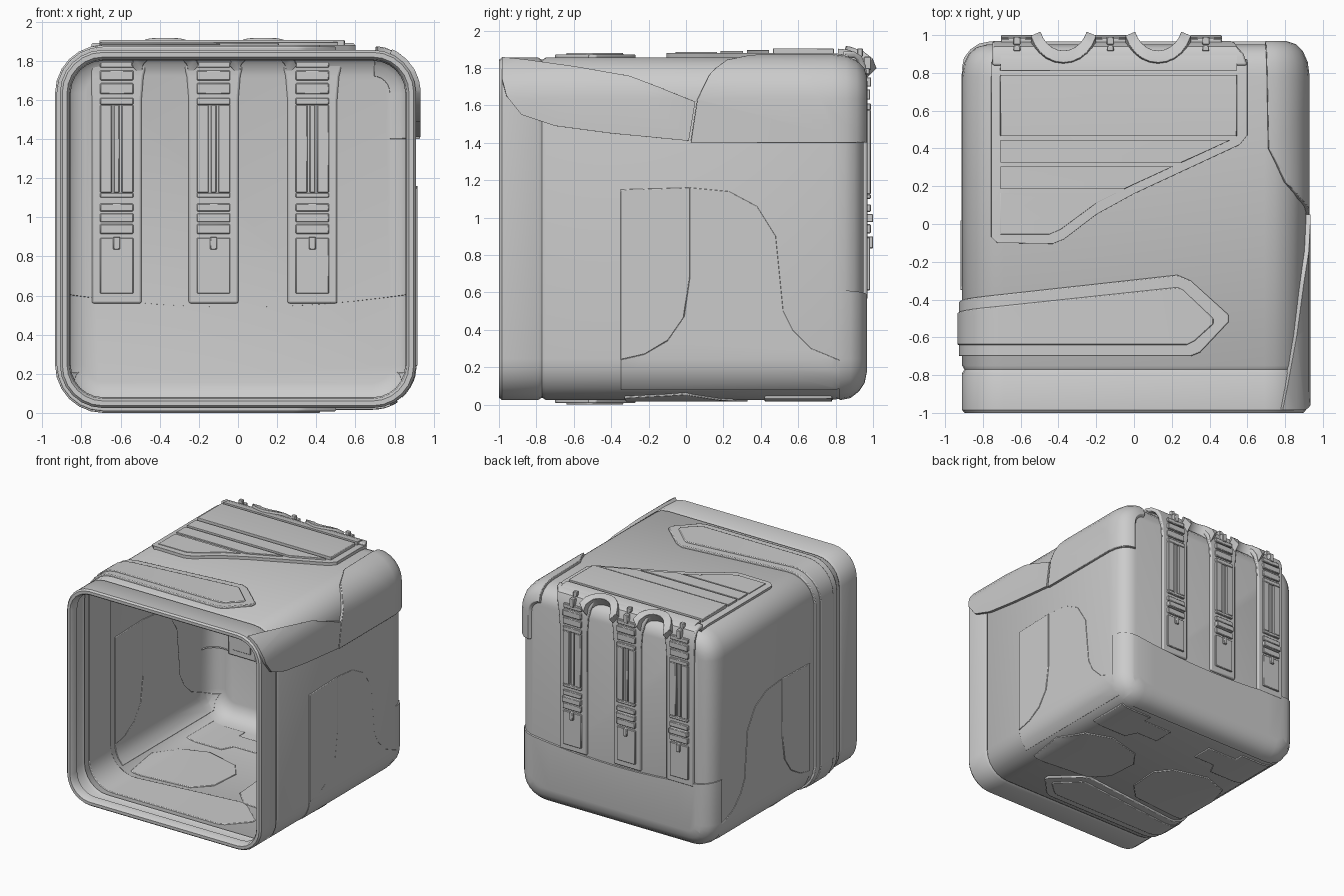
import bpy, bmesh, math
from mathutils import Vector

if "Cube" in bpy.data.objects:
    bpy.data.objects.remove(bpy.data.objects["Cube"])

W, H, R, CZ = 0.91, 0.915, 0.22, 0.94          # half width, half height, corner radius, centre z
L1, A, L2 = W - R, R * math.pi / 2, 2 * (H - R)
HALF = 2 * L1 + 2 * A + L2                      # half of the perimeter
SEG = 6
ARCS = [L1 + A * i / SEG for i in range(SEG + 1)] + [L1 + A + L2 + A * i / SEG for i in range(SEG + 1)]
BACK = [(0.78, 0), (0.85, 0.01), (0.90, 0.035), (0.935, 0.075), (0.95, 0.13)]


def wrap(s, off):
    """Perimeter distance from top centre -> (x, z), pushed out by off."""
    g, a = (1 if s >= 0 else -1), abs(s)
    if a < L1:
        x, z, n = a, H, (0, 1)
    elif a < L1 + A:
        t = (a - L1) / R
        n = (math.sin(t), math.cos(t))
        x, z = L1 + R * n[0], H - R + R * n[1]
    elif a < L1 + A + L2:
        x, z, n = W, H - R - (a - L1 - A), (1, 0)
    elif a < L1 + 2 * A + L2:
        t = (a - L1 - A - L2) / R
        n = (math.cos(t), -math.sin(t))
        x, z = L1 + R * n[0], R - H + R * n[1]
    else:
        x, z, n = L1 - (a - L1 - 2 * A - L2), -H, (0, -1)
    return g * (x + n[0] * off), CZ + z + n[1] * off


def inset(y):
    for (y0, i0), (y1, i1) in zip(BACK, BACK[1:]):
        if y0 <= y <= y1:
            return i0 + (i1 - i0) * (y - y0) / (y1 - y0)
    return 0 if y < 0.9 else 0.13


def sz(z):
    return L1 + A + (CZ + H - R - z)            # side height -> perimeter distance


def finish(name, bm, bevel=0, seg=2):
    bmesh.ops.recalc_face_normals(bm, faces=bm.faces)
    me = bpy.data.meshes.new(name)
    bm.to_mesh(me)
    bm.free()
    ob = bpy.data.objects.new(name, me)
    bpy.context.collection.objects.link(ob)
    if bevel:
        m = ob.modifiers.new("bevel", 'BEVEL')
        m.width, m.segments, m.limit_method, m.angle_limit = bevel, seg, 'ANGLE', math.radians(45)
    return ob


def panel(name, poly, h, bevel=0.006, low=-0.006):
    """Thin plate: outline in (perimeter, y) wrapped on the shell."""
    bm = bmesh.new()
    bm.faces.new([bm.verts.new((s, y, 0)) for s, y in poly])
    bmesh.ops.triangulate(bm, faces=bm.faces)
    cuts = [((g * a, 0, 0), (1, 0, 0)) for a in ARCS for g in (1, -1)] + [((0, y, 0), (0, 1, 0)) for y, _ in BACK]
    for co, no in cuts:
        bmesh.ops.bisect_plane(bm, geom=bm.verts[:] + bm.edges[:] + bm.faces[:], dist=1e-5, plane_co=co, plane_no=no)
    ext = bmesh.ops.extrude_face_region(bm, geom=bm.faces[:])
    for v in ext["geom"]:
        if isinstance(v, bmesh.types.BMVert):
            v.co.z = 1
    for v in bm.verts:
        s, y, t = v.co
        o = h if t > 0.5 else low
        x, z = wrap(s, o - inset(y))
        v.co = (x, y + o * min(1, max(0, (y - 0.8) / 0.15)), z)
    return finish(name, bm, bevel)


def loft(bm, stations):
    rings = []
    ss = ARCS + [-a for a in reversed(ARCS)]
    for y, i in stations:
        pts = [wrap(s, -i) for s in ss]
        rings.append([bm.verts.new((x, y, z)) for x, z in pts])
    for a, b in zip(rings, rings[1:]):
        for k in range(len(ss)):
            j = (k + 1) % len(ss)
            bm.faces.new((a[k], a[j], b[j], b[k]))
    bm.faces.new(rings[-1])


# Open-fronted shell with turned-in rim
bm = bmesh.new()
loft(bm, [(-0.93, 0.055), (-0.985, 0.048), (-1, 0.036), (-1, 0.012), (-0.985, 0), (-0.79, 0), (-0.77, 0.012), (-0.75, 0)] + BACK)
finish("shell", bm)

# Rear bumper with sagging top edge
bm = bmesh.new()
loft(bm, [(0.82, -0.002), (0.88, 0.01), (0.925, 0.045), (0.955, 0.09), (0.967, 0.15)])
for x in [i * 0.2 for i in range(-4, 5)]:
    bmesh.ops.bisect_plane(bm, geom=bm.verts[:] + bm.edges[:] + bm.faces[:], plane_co=(x, 0, 0), plane_no=(1, 0, 0))
bmesh.ops.bisect_plane(bm, geom=bm.verts[:] + bm.edges[:] + bm.faces[:], plane_co=(0, 0, 0.57), plane_no=(0, 0, 1), clear_outer=True)
top = [v for v in bm.verts if abs(v.co.z - 0.57) < 1e-3]
for v in top:
    v.co.z = 0.54 + 0.07 * (v.co.x / W) ** 2
rim = [e for e in bm.edges if e.is_boundary and all(v in top for v in e.verts)]
ext = bmesh.ops.extrude_edge_only(bm, edges=rim)
for v in [g for g in ext["geom"] if isinstance(g, bmesh.types.BMVert)]:
    v.co += Vector((-0.02 * v.co.x, -0.03, 0))
finish("rear_bumper", bm)

# Arrow-ended strap round the left side, lower plate then raised centre
for name, h, ye, pts in (
        ("side_band", 0.017, -0.41, [(0.23, -0.27), (0.30, -0.30), (0.50, -0.48), (0.50, -0.52), (0.35, -0.68), (0.30, -0.70)]),
        ("side_band_inner", 0.025, -0.47, [(0.23, -0.335), (0.26, -0.35), (0.42, -0.50), (0.42, -0.53), (0.32, -0.62), (0.28, -0.64)])):
    end = [(-2 * HALF / 2 - x, y) for x, y in reversed(pts)]
    panel(name, [(-L1 - A, ye)] + pts + end + [(-L1 - A - L2, ye)], h, 0.006)

# Sculpted side panels, both sides
inner = [(0.02, 1.16), (0.02, 0.68), (-0.01, 0.47), (-0.10, 0.34), (-0.22, 0.27), (-0.35, 0.24)]
outer = [(0.94, 0.18), (0.84, 0.23), (0.67, 0.30), (0.57, 0.40), (0.52, 0.50), (0.48, 0.90), (0.38, 1.06), (0.23, 1.14)]
for g, side in ((1, "right"), (-1, "left")):
    panel(side + "_front_panel", [(g * sz(z), y) for y, z in [(-0.35, 1.15)] + inner], 0.008, 0.004)
    panel(side + "_rear_panel", [(g * sz(z), y) for y, z in inner + [(-0.35, 0.06), (0.86, 0.06)] + outer], 0.004, 0.003)

# Bulging cover on the upper right edge
panel("right_cover_rear", [(sz(1.4), 0.025), (sz(1.63), 0.06), (0.9, 0.13), (0.8, 0.22), (0.71, 0.4), (0.70, 0.95), (sz(1.4), 0.95)], 0.02, 0.012)
panel("right_cover_front", [(sz(1.41), 0.015), (sz(1.62), 0.05), (0.92, -0.3), (0.86, -0.6), (0.78, -0.985), (sz(1.74), -0.985),
                            (sz(1.65), -0.96), (sz(1.55), -0.88), (sz(1.49), -0.7), (sz(1.45), -0.4)], 0.024, 0.02)

# Top plate and its stepped slabs
panel("top_plate", [(-0.75, 0.86), (-0.75, -0.07), (-0.72, -0.10), (-0.43, -0.105), (-0.37, -0.08), (-0.2, 0.05), (0, 0.16),
                    (0.56, 0.42), (0.6, 0.47), (0.6, 0.86)], 0.025, 0.012)
DIAG = [(-0.055, -0.45), (-0.03, -0.39), (0.11, -0.2), (0.21, 0.0), (0.46, 0.545), (2, 0.55)]


def edge_x(y):
    for (y0, x0), (y1, x1) in zip(DIAG, DIAG[1:]):
        if y <= y1:
            return x0 + (x1 - x0) * (y - y0) / (y1 - y0)


for i, (y0, y1, h) in enumerate([(-0.055, 0.165, 0.03), (0.185, 0.305, 0.036), (0.325, 0.445, 0.04), (0.465, 0.79, 0.05), (0.81, 0.87, 0.052)]):
    mid = [(x, y) for y, x in DIAG if y0 < y < y1]
    panel("top_slab_%d" % i, [(-0.705, y1), (-0.705, y0), (edge_x(y0), y0)] + mid + [(edge_x(y1), y1)], h, 0.007)

# Raised lips over the arches between the rear straps
for xc in (-0.373, 0.128):
    ang = [math.radians(200 + 14 * i) for i in range(11)]
    arc = [[(xc + r * math.cos(a), 0.985 + 0.8 * r * math.sin(a)) for a in ang] for r in (0.13, 0.185)]
    panel("arch_lip", arc[1] + arc[0][::-1], 0.07, 0.01)


def box(bm, x0, x1, y0, y1, z0, z1):
    vs = bmesh.ops.create_cube(bm, size=1)["verts"]
    for v in vs:
        v.co = ((x0 + x1) / 2 + v.co.x * (x1 - x0), (y0 + y1) / 2 + v.co.y * (y1 - y0), (z0 + z1) / 2 + v.co.z * (z1 - z0))


# Rear straps folding over from the top, with buckles
PROFILE = [(0.84, 1.892, 0.25), (0.90, 1.887, 0.20), (0.94, 1.862, 0.17), (0.962, 1.81, 0.155), (0.97, 1.72, 0.137), (0.97, 1.60, 0.127), (0.97, 0.56, 0.127)]
for c in (-0.62, -0.125, 0.38):
    bm = bmesh.new()
    rows = []
    for y, z, hw in PROFILE:
        n = (0, -1) if z > 1.88 else (-0.7, -0.7) if z > 1.8 else (-1, 0)
        xl, xr = max(c - hw, -0.75), min(c + hw, 0.6)
        yi, zi = y + 0.035 * n[0], z + 0.035 * n[1]
        rows.append([bm.verts.new(p) for p in ((xl, yi, zi), (xl, y, z), (xr, y, z), (xr, yi, zi))])
    for a, b in zip(rows, rows[1:]):
        for k in range(4):
            bm.faces.new((a[k], a[(k + 1) % 4], b[(k + 1) % 4], b[k]))
    bm.faces.new(rows[0])
    bm.faces.new(rows[-1])
    finish("rear_strap", bm, 0.01)

    bm = bmesh.new()
    w, yi = 0.085, 0.928
    for z0, z1, y1 in ((1.63, 1.685, 0.985), (1.70, 1.75, 0.99), (1.765, 1.80, 0.982), (1.575, 1.61, 0.988), (1.10, 1.125, 0.988),
                       (1.03, 1.07, 0.988), (0.975, 1.02, 1.0), (0.915, 0.965, 0.988), (0.61, 0.895, 0.984)):
        box(bm, c - w, c + w, yi, y1, z0, z1)
    for x0, x1, y1 in ((-w, -0.025, 0.988), (-0.014, 0.014, 0.98), (0.025, w, 0.988)):
        box(bm, c + x0, c + x1, yi, y1, 1.125, 1.575)
    box(bm, c - 0.018, c + 0.018, 0.92, 1.0, 0.835, 0.90)
    box(bm, c - 0.018, c + 0.018, 0.915, 0.945, 1.86, 1.905)
    box(bm, c - 0.02, c + 0.02, 0.95, 0.99, 1.79, 1.86)
    finish("rear_buckle", bm, 0.004, 1)

# Floor panels, mirrored pairs: six-sided plates and notched rear plates
HEX = [(0.78, -0.33), (0.82, 0.0), (0.72, 0.25), (0.5, 0.33), (0.2, 0.25), (0.1, 0.12), (0.12, -0.15), (0.25, -0.28)]
NOTCH = [(0.78, 0.42), (0.78, 0.78), (0.48, 0.78), (0.48, 0.7), (0.2, 0.7), (0.2, 0.52), (0.4, 0.52), (0.45, 0.42)]
for g in (1, -1):
    for name, pts in (("floor_plate", HEX), ("floor_rear_plate", NOTCH)):
        panel(name, [(g * (HALF - x), y) for x, y in pts], 0.009, 0.005)

bpy.ops.object.select_all(action='SELECT')
bpy.context.view_layer.objects.active = bpy.context.selected_objects[0]
bpy.ops.object.shade_smooth_by_angle(angle=math.radians(35))
